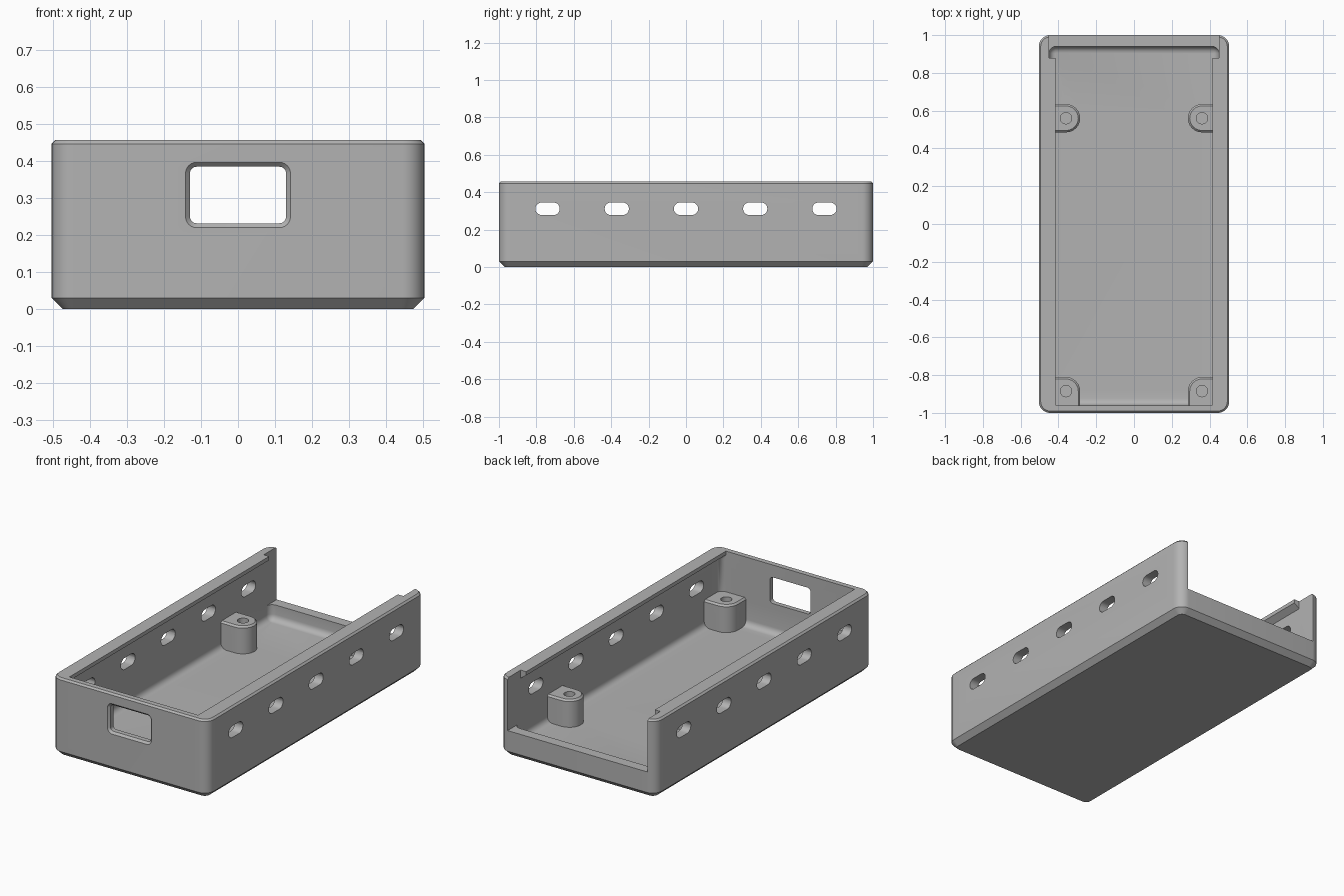
import bpy, bmesh, math

if "Cube" in bpy.data.objects:
    bpy.data.objects.remove(bpy.data.objects["Cube"])

grey = bpy.data.materials.new("light grey plastic")
grey.diffuse_color = (0.45, 0.45, 0.45, 1)
grey.use_nodes = True
grey.node_tree.nodes["Principled BSDF"].inputs["Base Color"].default_value = grey.diffuse_color


def outline(x0, x1, y0, y1, radii, seg=6):
    """Rectangle with one radius per corner, starting at the (x1, y1) corner."""
    pts = []
    corners = [(x1, y1, -1, -1), (x0, y1, 1, -1), (x0, y0, 1, 1), (x1, y0, -1, 1)]
    for i, ((x, y, sx, sy), r) in enumerate(zip(corners, radii)):
        for k in range(seg + 1):
            a = math.pi / 2 * (i + k / seg)
            pts.append((x + sx * r + r * math.cos(a), y + sy * r + r * math.sin(a)))
    return pts


def loft(name, rings, place=lambda u, v, w: (u, v, w), seg=6):
    """Skin a stack of rounded rectangles: (x0, x1, y0, y1, radii, level)."""
    bm = bmesh.new()
    loops = []
    for x0, x1, y0, y1, radii, w in rings:
        if not isinstance(radii, tuple):
            radii = (radii,) * 4
        loops.append([bm.verts.new(place(u, v, w))
                      for u, v in outline(x0, x1, y0, y1, radii, seg)])
    n = len(loops[0])
    for a, b in zip(loops, loops[1:]):
        for i in range(n):
            j = (i + 1) % n
            bm.faces.new((a[i], a[j], b[j], b[i]))
    bm.faces.new(loops[0][::-1])
    bm.faces.new(loops[-1])
    bmesh.ops.remove_doubles(bm, verts=bm.verts, dist=1e-5)
    bmesh.ops.recalc_face_normals(bm, faces=bm.faces)
    mesh = bpy.data.meshes.new(name)
    bm.to_mesh(mesh)
    bm.free()
    mesh.materials.append(grey)
    ob = bpy.data.objects.new(name, mesh)
    bpy.context.collection.objects.link(ob)
    return ob


def combine(target, other, operation):
    """Apply a boolean and remove the helper."""
    mod = target.modifiers.new(operation, 'BOOLEAN')
    mod.operation, mod.object, mod.solver = operation, other, 'EXACT'
    bpy.context.view_layer.objects.active = target
    bpy.ops.object.modifier_apply(modifier=mod.name)
    bpy.data.objects.remove(other)


HX, HY, H = 0.504, 1.0, 0.457


def shell_ring(inset, z):
    return (-HX + inset, HX - inset, -HY + inset, HY - inset, 0.06 - inset, z)


# outer body with a chamfered base and rim
case = loft("enclosure_tray", [shell_ring(0.03, 0), shell_ring(0, 0.03),
                               shell_ring(0, H - 0.01), shell_ring(0.01, H)], seg=8)

# cavity with filleted floor, narrowing under the side lips
FLOOR, FIL = 0.06, 0.035
rings = []
for k in range(6):
    a = math.pi / 2 * k / 5
    d = FIL * (1 - math.sin(a))
    rings.append((-0.45 + d, 0.45 - d, -0.96 + d, 0.94 - d, 0.037 - d,
                  FLOOR + FIL * (1 - math.cos(a))))
rings += [(-0.45, 0.45, -0.96, 0.94, 0.037, 0.41),
          (-0.415, 0.415, -0.96, 0.94, 0.003, 0.435),
          (-0.415, 0.415, -0.96, 0.94, 0.003, 0.6)]
combine(case, loft("cavity_cutter", rings), 'DIFFERENCE')

# open back above the low rear wall
combine(case, loft("back_cutter", [(-0.45, 0.45, 0.88, 1.2, 0, 0.15),
                                   (-0.45, 0.45, 0.88, 1.2, 0, 0.6)]), 'DIFFERENCE')

# front window with a chamfered outer edge
win = [(-0.13 - d, 0.13 + d, 0.232 - d, 0.385 + d, 0.018 + d, y)
       for d, y in ((0.032, -1.02), (0, -0.988), (0, -0.9))]
combine(case, loft("window_cutter", win, lambda u, v, w: (u, w, v)), 'DIFFERENCE')

# vent slots through both side walls
for i in range(-2, 3):
    c = 0.37 * i
    slot = [(c - 0.065, c + 0.065, 0.278, 0.345, 0.033, x) for x in (-0.7, 0.7)]
    combine(case, loft("slot_cutter", slot, lambda u, v, w: (w, u, v), seg=5), 'DIFFERENCE')

# screw posts merged into the walls, each with a blind hole
POST_TOP = 0.22
for s in (1, -1):
    for cy, y0, back_only in ((0.56, 0.485, False), (-0.885, -0.98, True)):
        post = []
        for d, z in ((0, 0.045), (0, POST_TOP - 0.01), (0.01, POST_TOP)):
            r = 0.075 - d
            post.append((0.285 + d, 0.48, y0 + d, cy + 0.075 - d,
                         (0, r, 0 if back_only else r, 0), z))
        mirror = lambda u, v, w: (s * u, v, w)
        combine(case, loft("post", post, mirror), 'UNION')
        hole = [(0.33, 0.39, cy - 0.03, cy + 0.03, 0.03, z) for z in (0.1, 0.3)]
        combine(case, loft("hole_cutter", hole, mirror), 'DIFFERENCE')

# smooth the rounded corners, keep hard edges crisp
bpy.ops.object.select_all(action='DESELECT')
case.select_set(True)
bpy.context.view_layer.objects.active = case
bpy.ops.object.shade_smooth_by_angle(angle=math.radians(30))
